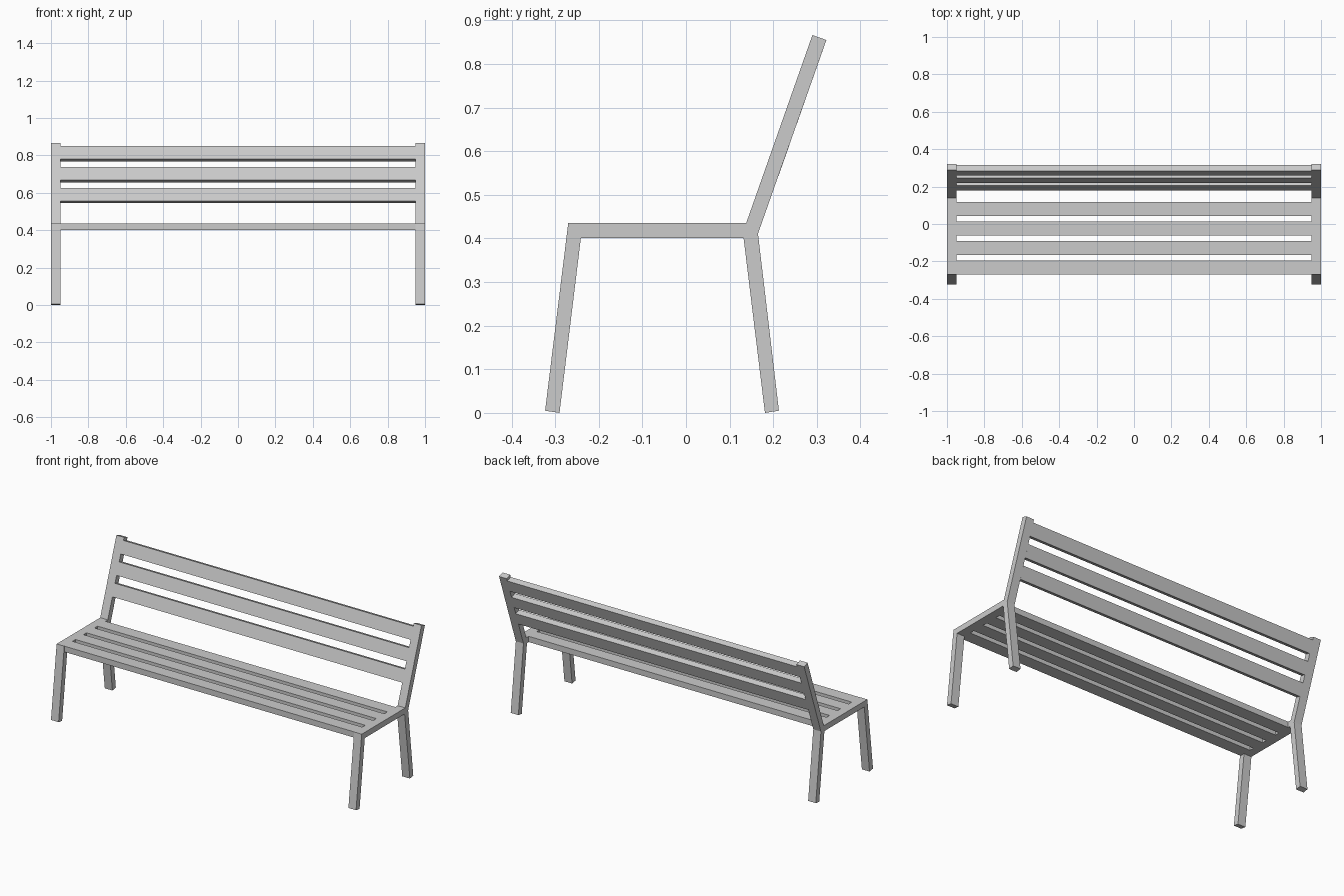
import bpy
import bmesh
from mathutils import Vector

default_cube = bpy.data.objects.get("Cube")
if default_cube:
    bpy.data.objects.remove(default_cube, do_unlink=True)

# Single flat finish
grey = bpy.data.materials.new("plain_grey")
grey.use_nodes = True
grey.diffuse_color = (0.6, 0.6, 0.6, 1)
grey.node_tree.nodes["Principled BSDF"].inputs["Base Color"].default_value = (0.6, 0.6, 0.6, 1)


def prism(name, profile, x0, x1):
    """Extrude a (y, z) profile along x."""
    bm = bmesh.new()
    face = bm.faces.new([bm.verts.new((x0, y, z)) for y, z in profile])
    result = bmesh.ops.extrude_face_region(bm, geom=[face], use_keep_orig=True)
    moved = [v for v in result["geom"] if isinstance(v, bmesh.types.BMVert)]
    bmesh.ops.translate(bm, verts=moved, vec=(x1 - x0, 0, 0))
    bmesh.ops.recalc_face_normals(bm, faces=bm.faces)
    mesh = bpy.data.meshes.new(name)
    bm.to_mesh(mesh)
    bm.free()
    mesh.materials.append(grey)
    obj = bpy.data.objects.new(name, mesh)
    bpy.context.collection.objects.link(obj)
    return obj


OUTER, INNER = 1.0, 0.95
SEAT_TOP, SEAT_BOTTOM = 0.435, 0.401
SLAT_WIDTH = 0.075
BAR = 0.034

# Backrest directions in the (y, z) plane
back_base = Vector((0.138, SEAT_TOP))
up = Vector((0.332, 0.943)).normalized()
rear = Vector((up.y, -up.x))
back_top = back_base + up * 0.457

# Side frames: splayed legs, seat rail and backrest post in one outline
frame_profile = [
    (-0.323, 0.005), (-0.29, 0), (-0.241, SEAT_BOTTOM), (0.132, SEAT_BOTTOM),
    (0.181, 0), (0.213, 0.005), (0.165, 0.411),
    back_top + rear * BAR, back_top, back_base, (-0.27, SEAT_TOP),
]
for side, sign in (("left", 1), ("right", -1)):
    prism(side + "_frame", frame_profile, sign * INNER, sign * OUTER)

# Seat slats
for i in range(4):
    y0 = -0.269 + 0.1035 * i
    y1 = y0 + SLAT_WIDTH
    prism(f"seat_slat_{i + 1}",
          [(y0, SEAT_BOTTOM), (y1, SEAT_BOTTOM), (y1, SEAT_TOP), (y0, SEAT_TOP)],
          -INNER, INNER)

# Backrest slats, flush with the leaning posts
for i in range(3):
    top = back_base + up * (0.44 - 0.1187 * i)
    bottom = top - up * SLAT_WIDTH
    prism(f"back_slat_{i + 1}",
          [bottom, bottom + rear * BAR, top + rear * BAR, top],
          -INNER, INNER)
